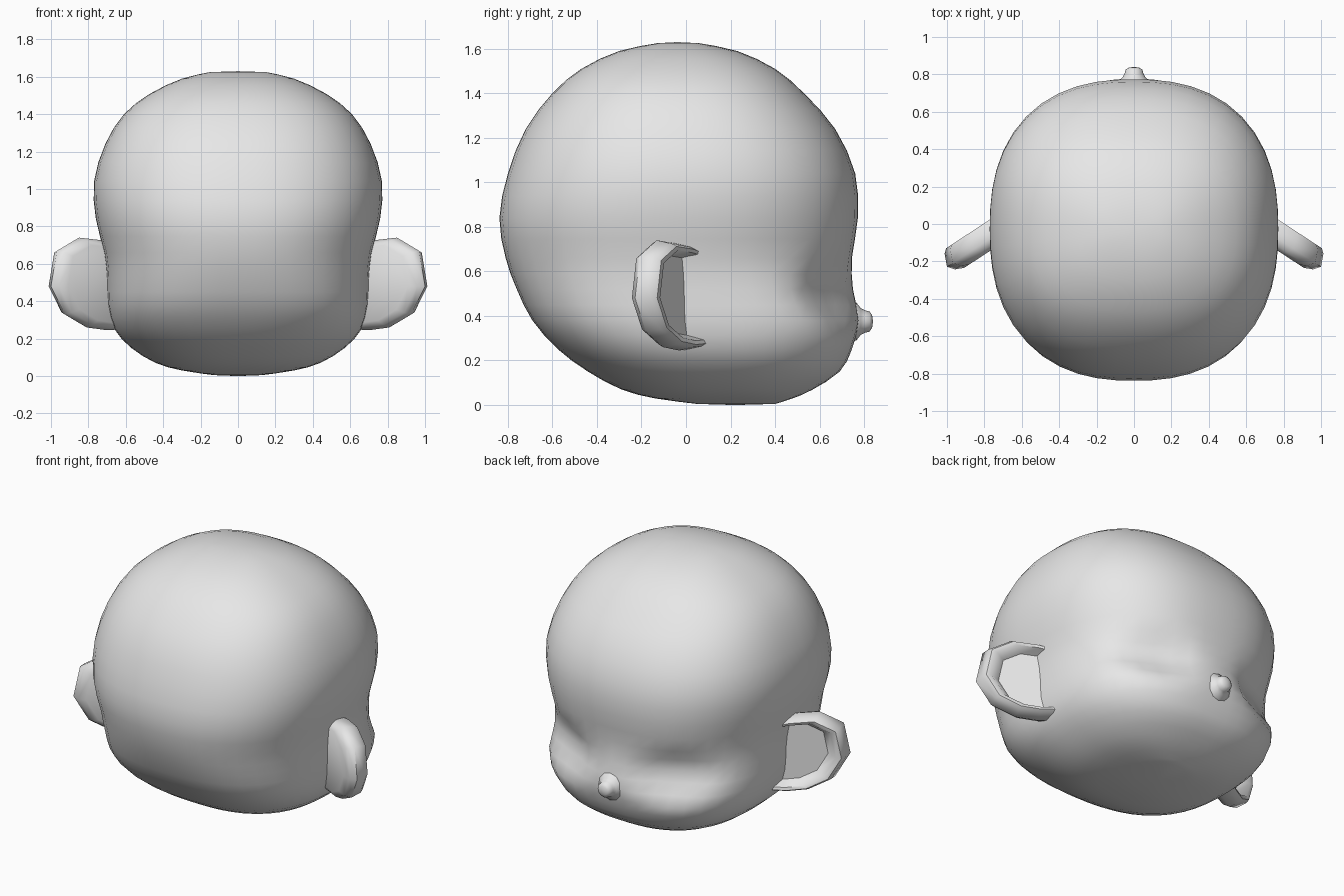
import bpy, bmesh, math
from mathutils import Vector

cube = bpy.data.objects.get("Cube")
if cube:
    bpy.data.objects.remove(cube, do_unlink=True)

grey = bpy.data.materials.new("plain_grey")
grey.use_nodes = True
colour = (0.8, 0.8, 0.8, 1)
grey.diffuse_color = colour
grey.node_tree.nodes["Principled BSDF"].inputs["Base Color"].default_value = colour


def loft(name, loops, start=None, end=None, angle=60):
    """Skin closed loops; close each end with a point, or a flat face."""
    bm = bmesh.new()
    rings = [[bm.verts.new(p) for p in loop] for loop in loops]
    n = len(rings[0])
    for a, b in zip(rings, rings[1:]):
        for i in range(n):
            j = (i + 1) % n
            bm.faces.new((a[i], a[j], b[j], b[i]))
    for ring, tip in ((rings[0], start), (rings[-1], end)):
        if tip is None:
            bm.faces.new(ring)
        else:
            v = bm.verts.new(tip)
            for i in range(n):
                bm.faces.new((ring[i], ring[(i + 1) % n], v))
    bmesh.ops.recalc_face_normals(bm, faces=bm.faces)
    mesh = bpy.data.meshes.new(name)
    bm.to_mesh(mesh)
    bm.free()
    mesh.materials.append(grey)
    obj = bpy.data.objects.new(name, mesh)
    bpy.context.collection.objects.link(obj)
    bpy.ops.object.select_all(action='DESELECT')
    obj.select_set(True)
    bpy.context.view_layer.objects.active = obj
    bpy.ops.object.shade_smooth_by_angle(angle=math.radians(angle))
    return obj


# Head sections: height, half width, rear y, face y
sections = [
    (.005, .13, .05, .40), (.03, .30, -.14, .48), (.07, .44, -.29, .57),
    (.15, .57, -.44, .69), (.25, .66, -.575, .745), (.38, .695, -.69, .775),
    (.52, .70, -.76, .75), (.66, .715, -.81, .745), (.84, .76, -.838, .772),
    (1.04, .77, -.80, .76), (1.24, .71, -.72, .67), (1.4, .61, -.60, .53),
    (1.51, .47, -.47, .40), (1.59, .30, -.30, .23), (1.625, .15, -.13, .06),
]


def refine(rows):
    """Insert a smooth in-between row after every row."""
    out = []
    for i in range(len(rows) - 1):
        a, b = rows[i], rows[i + 1]
        p, q = rows[max(i - 1, 0)], rows[min(i + 2, len(rows) - 1)]
        out.append(a)
        out.append(tuple((9 * (s + t) - r - u) / 16 for r, s, t, u in zip(p, a, b, q)))
    return out + [rows[-1]]


def socket_depth(x, z):
    """Soft eye hollows on either side of the face."""
    d = ((abs(x) - .38) / .2) ** 2 + ((z - .49) / .14) ** 2
    return .075 * math.exp(-d * d)


def head_ring(row, count=48):
    z, w, rear, face = row
    mid, depth = (rear + face) / 2, (face - rear) / 2
    power = 2.4 + .3 * max(0, 1 - abs(z - .35) / .3)
    ring = []
    for k in range(count):
        t = 2 * math.pi * k / count
        c, s = math.cos(t), math.sin(t)
        r = (abs(c) ** power + abs(s) ** power) ** (-1 / power)
        x, y = w * r * c, mid + depth * r * s
        if y > .2:
            y -= socket_depth(x, z)
        ring.append((x, y, z))
    return ring


loft("head", [head_ring(r) for r in refine(sections)], (0, .22, 0), (0, -.04, 1.63))

# Nose: small flared knob
nose_profile = [(.70, .10), (.765, .085), (.785, .06), (.805, .05), (.825, .045), (.836, .028)]
loft("nose", [[(r * math.cos(k * math.pi / 6), y, .375 + r * math.sin(k * math.pi / 6))
               for k in range(12)] for y, r in nose_profile], end=(0, .84, .375))

# Ears: swept-back slabs with a hollow facing the face
ear_outline = [(.51, .70), (.62, .725), (.78, .74), (.92, .67), (.958, .48),
               (.87, .33), (.73, .26), (.60, .245), (.51, .25)]
ear_layers = [(.30, .84), (.32, .94), (.355, 1), (.42, .94), (.44, .89), (.435, .82), (.375, .72)]
out_dir, face_dir = Vector((.84, -.55, 0)), Vector((.55, .84, 0))
for side, name in ((1, "left_ear"), (-1, "right_ear")):
    loops = []
    for n, scale in ear_layers:
        loop = []
        for u, z in ear_outline:
            p = out_dir * (.5 + (u - .5) * scale) + face_dir * n
            loop.append((side * p.x, p.y, .49 + (z - .49) * scale))
        loops.append(loop)
    loft(name, loops, angle=50)
